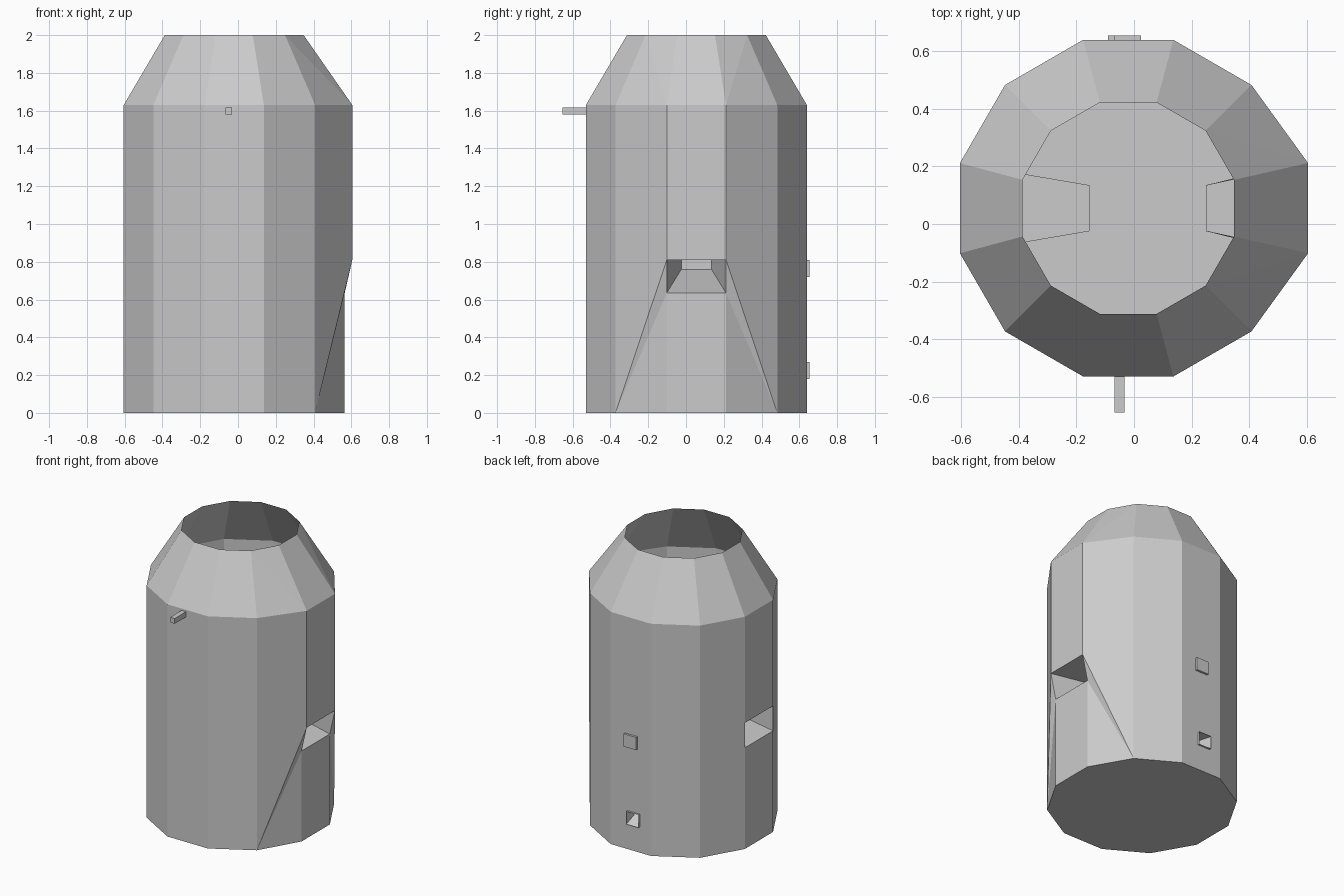
import bpy, bmesh, math

if "Cube" in bpy.data.objects:
    bpy.data.objects.remove(bpy.data.objects["Cube"])

CX, CY = -0.02, 0.055
R_BODY = 0.585 / math.cos(math.radians(15))
R_TOP = 0.3675 / math.cos(math.radians(15))
Z_SH, Z_TOP = 1.63, 2.0


def make(name, faces, recalc=True):
    bm = bmesh.new()
    for f in faces:
        bm.faces.new([bm.verts.new(p) for p in f])
    bmesh.ops.remove_doubles(bm, verts=bm.verts, dist=0.0005)
    if recalc:
        bmesh.ops.recalc_face_normals(bm, faces=bm.faces)
    me = bpy.data.meshes.new(name)
    bm.to_mesh(me)
    bm.free()
    ob = bpy.data.objects.new(name, me)
    bpy.context.collection.objects.link(ob)
    return ob


def pt(i, z, r=R_BODY):
    a = math.radians(15 + 30 * (i % 12))
    return (CX + r * math.cos(a), CY + r * math.sin(a), z)


def out(i, z):
    # right-hand corners are pushed outward above the slot
    return (0.605, pt(i, z)[1], z)


def ring_quads(a, b):
    n = len(a)
    return [[a[k], a[(k + 1) % n], b[(k + 1) % n], b[k]] for k in range(n)]


def rect_x(x, y0, y1, z0, z1):
    return [(x, y0, z0), (x, y1, z0), (x, y1, z1), (x, y0, z1)]


def rect_y(y, x0, x1, z0, z1):
    return [(x0, y, z0), (x1, y, z0), (x1, y, z1), (x0, y, z1)]


# twelve-sided hollow body with floor, open top and gaps for the recesses
Y0, Y1 = pt(11, 0)[1], pt(0, 0)[1]
faces = [[pt(i, 0) for i in range(12)]]
slot_left = rect_x(-0.605, Y0, Y1, 0.71, 0.885)
pocket = rect_y(0.64, -0.09, 0.005, 0.18, 0.27)
for i in range(12):
    j = i + 1
    if i in (0, 10):
        a, b = (0, 1) if i == 0 else (11, 10)
        faces += [[pt(b, 0), pt(a, 0), pt(a, 0.635)],
                  [pt(b, 0), pt(a, 0.635), out(a, 0.81)],
                  [pt(b, 0), out(a, 0.81), out(a, Z_SH), pt(b, Z_SH)],
                  [out(a, Z_SH), pt(b, Z_SH), pt(b, Z_TOP, R_TOP)],
                  [out(a, Z_SH), pt(b, Z_TOP, R_TOP), pt(a, Z_TOP, R_TOP)]]
        continue
    top = [pt(j, Z_TOP, R_TOP), pt(i, Z_TOP, R_TOP)]
    if i == 11:
        faces += [[pt(i, 0), pt(j, 0), pt(j, 0.635), pt(i, 0.635)],
                  [out(i, 0.81), out(j, 0.81), out(j, Z_SH), out(i, Z_SH)],
                  [out(i, Z_SH), out(j, Z_SH)] + top]
        continue
    faces.append([pt(i, Z_SH), pt(j, Z_SH)] + top)
    if i == 5:
        faces += [[pt(i, 0), pt(j, 0), pt(j, 0.71), pt(i, 0.71)],
                  [pt(i, 0.885), pt(j, 0.885), pt(j, Z_SH), pt(i, Z_SH)]]
    elif i == 2:
        wall = [pt(j, 0), pt(i, 0), pt(i, Z_SH), pt(j, Z_SH)]
        faces += ring_quads(wall, pocket)
    else:
        faces.append([pt(i, 0), pt(j, 0), pt(j, Z_SH), pt(i, Z_SH)])
make("barrel_body", faces)

# tapering side recesses with flat ceiling and sloping floor
mouth_r = [pt(11, 0.635), pt(0, 0.635), out(0, 0.81), out(11, 0.81)]
end_r = rect_x(0.25, -0.025, 0.135, 0.76, 0.81)
make("right_slot", ring_quads(mouth_r, end_r) + [end_r])
end_l = rect_x(-0.155, -0.025, 0.135, 0.835, 0.885)
make("left_slot", ring_quads(slot_left, end_l) + [end_l])

# small back pocket with a shallow raised rim
lip = rect_y(0.655, -0.09, 0.005, 0.18, 0.27)
pocket_end = rect_y(0.56, -0.065, -0.02, 0.25, 0.27)
make("back_pocket", ring_quads(pocket, lip) + ring_quads(lip, pocket_end) + [pocket_end])


def box(name, x0, x1, y0, y1, z0, z1):
    a, b = rect_y(y0, x0, x1, z0, z1), rect_y(y1, x0, x1, z0, z1)
    make(name, [a, b] + ring_quads(a, b))


# upper back plate and front peg
box("back_plate", -0.07, 0.025, 0.63, 0.655, 0.72, 0.81)
box("front_peg", -0.067, -0.033, -0.655, -0.52, 1.58, 1.617)
